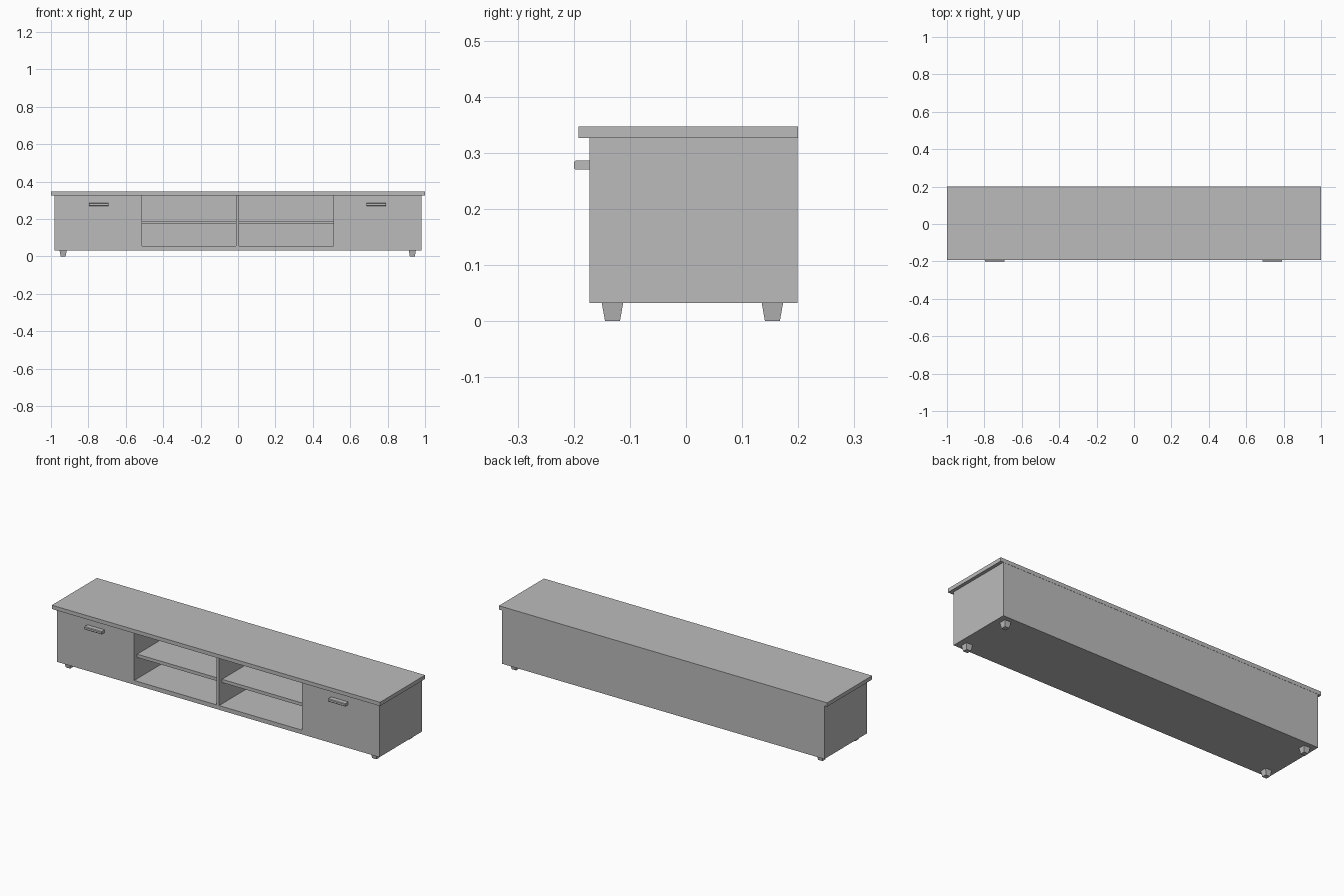
import bpy, bmesh
from mathutils import Vector

if "Cube" in bpy.data.objects:
    bpy.data.objects.remove(bpy.data.objects["Cube"], do_unlink=True)

grey = bpy.data.materials.new("plain grey")
grey.use_nodes = True
COLOUR = (0.5, 0.5, 0.5, 1)
grey.diffuse_color = COLOUR
grey.node_tree.nodes["Principled BSDF"].inputs["Base Color"].default_value = COLOUR


def box(name, x, y, z, taper=1.0, chamfer=0.0):
    """Box from (min, max) spans; taper scales the bottom, chamfer trims the front long edges."""
    bm = bmesh.new()
    bmesh.ops.create_cube(bm, size=1)
    mid = Vector([sum(s) / 2 for s in (x, y, z)])
    size = [s[1] - s[0] for s in (x, y, z)]
    for v in bm.verts:
        k = taper if v.co.z < 0 else 1.0
        v.co = Vector((v.co.x * size[0] * k, v.co.y * size[1] * k, v.co.z * size[2]))
    if chamfer:
        front = [e for e in bm.edges if all(v.co.y < 0 for v in e.verts)
                 and abs(e.verts[0].co.x - e.verts[1].co.x) > 0.01]
        bmesh.ops.bevel(bm, geom=front, offset=chamfer, segments=1, affect='EDGES')
    mesh = bpy.data.meshes.new(name)
    bm.to_mesh(mesh)
    bm.free()
    mesh.materials.append(grey)
    ob = bpy.data.objects.new(name, mesh)
    ob.location = mid
    bpy.context.collection.objects.link(ob)
    return ob


FRONT, BACK = -0.172, 0.199
BASE, UNDER_TOP = 0.032, 0.326
BAYS = {"right": (-0.512, -0.01), "left": (0.005, 0.511)}

# Cabinet body with two open bays
body = box("cabinet_body", (-0.982, 0.982), (FRONT, BACK), (BASE, UNDER_TOP))
for side, span in BAYS.items():
    cutter = box("bay_cutter", span, (FRONT - 0.1, BACK - 0.01), (0.055, UNDER_TOP + 0.1))
    cutter.hide_render = True
    mod = body.modifiers.new("bay", 'BOOLEAN')
    mod.operation = 'DIFFERENCE'
    mod.solver = 'EXACT'
    mod.object = cutter
    bpy.context.view_layer.objects.active = body
    bpy.ops.object.modifier_apply(modifier=mod.name)
    bpy.data.objects.remove(cutter, do_unlink=True)
    # Shelf set slightly back in its bay
    box(side + "_shelf", span, (FRONT + 0.026, BACK - 0.01), (0.172, 0.19))

# Overhanging top board
box("top_board", (-1, 1), (-0.192, 0.2), (UNDER_TOP, 0.347))

# Door handles
for side, span in {"right": (-0.797, -0.693), "left": (0.688, 0.792)}.items():
    box(side + "_handle", span, (-0.2, FRONT), (0.27, 0.286), chamfer=0.003)

# Tapered feet
for side, x in {"right": -0.935, "left": 0.932}.items():
    for end, y in {"front": -0.131, "back": 0.154}.items():
        box(f"{end}_{side}_foot", (x - 0.019, x + 0.019), (y - 0.019, y + 0.019),
            (0, BASE), taper=0.7)
